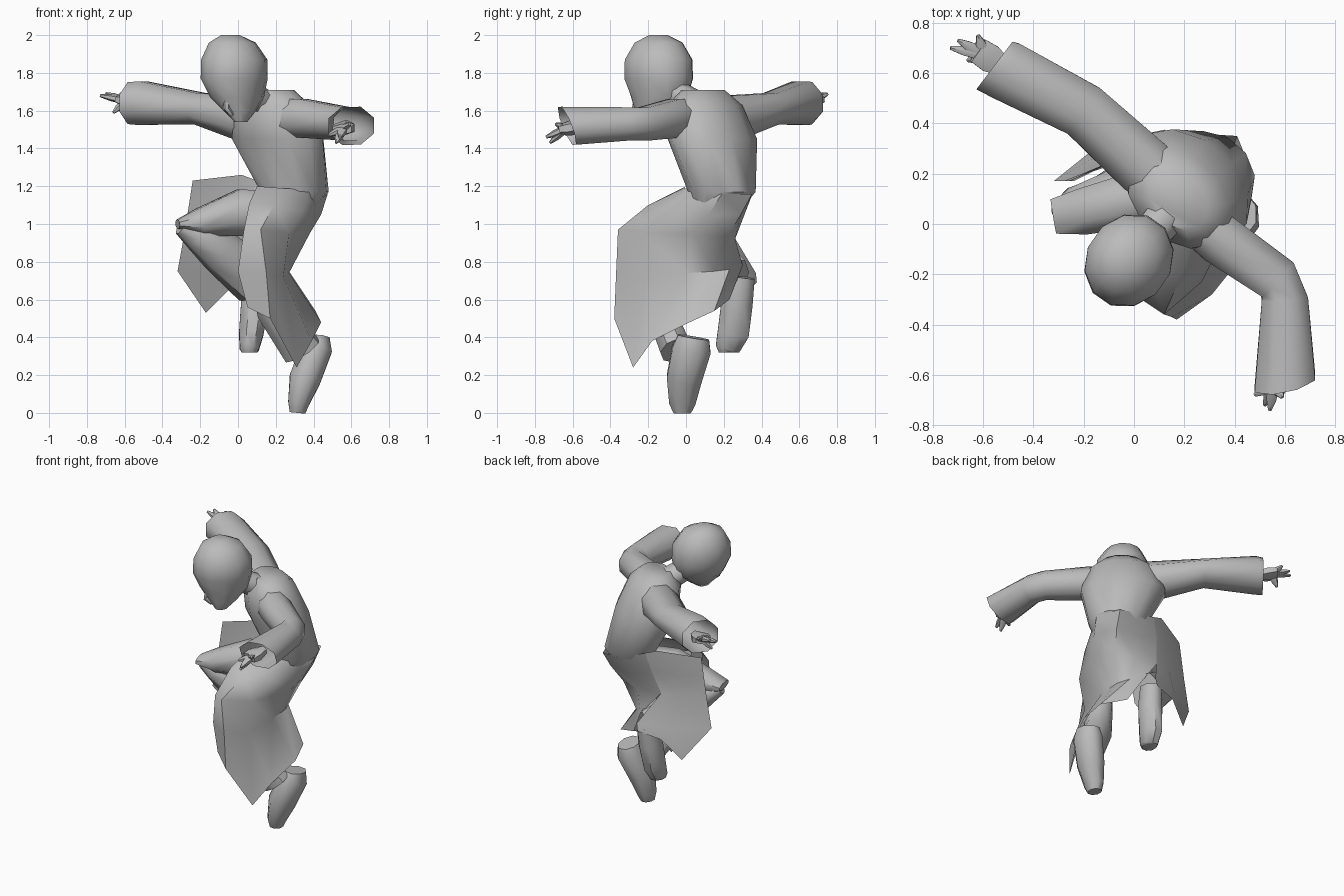
import bpy
import bmesh
from math import sin, cos, pi, radians
from mathutils import Vector

default_cube = bpy.data.objects.get("Cube")
if default_cube:
    bpy.data.objects.remove(default_cube, do_unlink=True)

grey = bpy.data.materials.new("plain_grey")
grey.use_nodes = True
shade = (.5, .5, .5, 1)
grey.diffuse_color = shade
grey.node_tree.nodes["Principled BSDF"].inputs["Base Color"].default_value = shade


def finish(name, bm):
    """Turn a bmesh into a smooth shaded object."""
    bmesh.ops.recalc_face_normals(bm, faces=bm.faces[:])
    mesh = bpy.data.meshes.new(name)
    bm.to_mesh(mesh)
    bm.free()
    mesh.materials.append(grey)
    part = bpy.data.objects.new(name, mesh)
    bpy.context.collection.objects.link(part)
    bpy.ops.object.select_all(action="DESELECT")
    part.select_set(True)
    bpy.context.view_layer.objects.active = part
    bpy.ops.object.shade_smooth_by_angle(angle=radians(50))


def skin(name, rows, closed=True, cap_start=False, cap_end=False):
    """Bridge equal rows of points with quads."""
    bm = bmesh.new()
    grid = [[bm.verts.new(point) for point in row] for row in rows]
    count = len(grid[0])
    for upper, lower in zip(grid, grid[1:]):
        for i in range(count if closed else count - 1):
            j = (i + 1) % count
            bm.faces.new((upper[i], upper[j], lower[j], lower[i]))
    if cap_start:
        bm.faces.new(grid[0])
    if cap_end:
        bm.faces.new(grid[-1])
    finish(name, bm)


def ring(centre, side, up, sides):
    """Points of an ellipse spanned by two vectors."""
    turns = [2 * pi * (i + .5) / sides for i in range(sides)]
    return [centre + side * cos(t) + up * sin(t) for t in turns]


def tube(name, path, sides=8, cap_start=True, cap_end=True,
         reference=(0, 0, 1), slant=(0, 0, 0)):
    """Loft ellipses along a path of (point, side radius, up radius); slant the end."""
    points = [Vector(step[0]) for step in path]
    rows = []
    for i, (_, wide, tall) in enumerate(path):
        along = (points[min(i + 1, len(points) - 1)] - points[max(i - 1, 0)]).normalized()
        side = along.cross(Vector(reference)).normalized()
        up = side.cross(along).normalized()
        rows.append(ring(points[i], side * wide, up * tall, sides))
    rows[-1] = [p + along * (p - points[-1]).dot(Vector(slant)) for p in rows[-1]]
    skin(name, rows, True, cap_start, cap_end)


def stack(name, levels, angle, sides):
    """Loft level ellipses of (centre, width, depth), turned about z."""
    turn = radians(angle)
    across = Vector((cos(turn), sin(turn), 0))
    ahead = Vector((-sin(turn), cos(turn), 0))
    rows = [ring(Vector(c), across * w, ahead * d, sides) for c, w, d in levels]
    skin(name, rows, True, True, True)


# Head, tipped forward over the chest
stack("head", [
    ((-.04, -.145, 2), .05, .05),
    ((-.03, -.145, 1.96), .12, .135),
    ((-.02, -.145, 1.87), .17, .19),
    ((-.02, -.145, 1.77), .17, .195),
    ((-.005, -.14, 1.67), .13, .165),
    ((.01, -.18, 1.6), .08, .1),
    ((.015, -.21, 1.54), .03, .04),
], -35, 12)
tube("nose", [
    ((-.06, -.26, 1.68), .015, .015),
    ((-.06, -.27, 1.61), .02, .02),
    ((-.03, -.25, 1.58), .015, .015),
], 6, reference=(1, 0, 0))
tube("neck", [
    ((.15, .06, 1.62), .09, .08),
    ((.02, -.1, 1.72), .07, .07),
], 8)

# Coat body, with the shoulders turned
stack("coat_body", [
    ((.18, .09, 1.71), .13, .1),
    ((.18, .1, 1.63), .23, .17),
    ((.21, .14, 1.45), .28, .2),
    ((.3, .19, 1.17), .19, .17),
    ((.24, .13, 1), .1, .1),
], -41, 12)

# Wide open sleeves with slanted cuffs
tube("right_sleeve", [
    ((.14, .15, 1.56), .11, .12),
    ((.04, .23, 1.56), .13, .13),
    ((-.2, .45, 1.61), .12, .09),
    ((-.51, .61, 1.64), .13, .125),
    ((-.555, .63, 1.64), .125, .12),
], 8, True, False, slant=(-.13, -.2, 0))
tube("left_sleeve", [
    ((.24, .02, 1.56), .1, .11),
    ((.34, -.06, 1.56), .11, .11),
    ((.57, -.22, 1.53), .1, .095),
    ((.6, -.3, 1.53), .1, .095),
    ((.6, -.63, 1.52), .13, .11),
], 8, True, False, slant=(-.2, 0, .35))


def hand(side, wrist, palm, tips):
    """Broad palm with tapering fingers."""
    wrist, palm = Vector(wrist), Vector(palm)
    tube(side + "_palm", [
        (wrist, .035, .03),
        (wrist.lerp(palm, .6), .065, .04),
        (palm, .06, .03),
    ], 6)
    for number, tip in enumerate(tips):
        base = palm.lerp(wrist, .2)
        tip = Vector(tip)
        tube(side + "_finger_" + "abcd"[number], [
            (base, .03, .022),
            (base.lerp(tip, .6), .022, .018),
            (tip, .008, .008),
        ], 6)


hand("right", (-.5, .61, 1.63), (-.62, .69, 1.66),
     [(-.73, .7, 1.68), (-.7, .73, 1.69), (-.62, .75, 1.69), (-.66, .65, 1.59)])
hand("left", (.58, -.54, 1.52), (.55, -.66, 1.5),
     [(.54, -.74, 1.46), (.52, -.72, 1.43), (.48, -.68, 1.47), (.59, -.69, 1.53)])

# Trousers: left knee forward, right leg folded out to the side
tube("left_trouser", [
    ((.27, .1, 1.05), .09, .1),
    ((.14, -.17, .98), .08, .08),
    ((.12, -.19, .77), .08, .08),
    ((.19, -.14, .55), .08, .1),
    ((.34, -.05, .33), .09, .11),
], 8, reference=(1, 0, 0))
tube("right_thigh", [
    ((.2, .13, 1.06), .12, .12),
    ((.02, .1, 1.06), .12, .135),
    ((-.2, .05, 1.01), .1, .08),
    ((-.32, .03, 1), .075, .025),
], 8)
tube("right_shin", [
    ((-.3, .04, .99), .05, .05),
    ((-.22, .07, .94), .09, .08),
    ((-.1, .11, .86), .1, .12),
    ((.09, .24, .7), .1, .14),
], 8)

# Shoes, toes hanging down
tube("left_shoe", [
    ((.42, .04, .4), .07, .09),
    ((.415, .03, .34), .09, .11),
    ((.355, -.01, .18), .09, .1),
    ((.32, -.02, .05), .06, .075),
    ((.315, -.02, 0), .045, .05),
], 8, reference=(0, 1, 0))
tube("right_shoe", [
    ((.1, .29, .72), .07, .08),
    ((.09, .27, .58), .08, .09),
    ((.07, .25, .42), .07, .09),
    ((.06, .22, .34), .055, .07),
    ((.06, .22, .32), .045, .05),
], 8, reference=(0, 1, 0))

# Coat skirt draped around the left leg, from the inner edge to the back
skin("coat_skirt", [
    [(.1, 0, 1.2), (.23, -.01, 1.19), (.38, .04, 1.18), (.475, .19, 1.16),
     (.41, .35, 1.16), (.25, .36, 1.18), (.1, .32, 1.23)],
    [(.06, -.17, 1.11), (.19, -.2, 1.1), (.34, -.09, 1.07), (.44, .12, 1.05),
     (.39, .29, 1.05), (.23, .31, 1.05), (.06, .3, 1.1)],
    [(.03, -.3, .96), (.12, -.36, .97), (.27, -.23, .95), (.38, .04, .95),
     (.34, .22, .93), (.2, .26, .92), (.02, .25, .94)],
    [(0, -.28, .75), (.15, -.37, .74), (.24, -.21, .72), (.27, 0, .74),
     (.27, .15, .75), (.23, .23, .76), (.15, .3, .78)],
    [(.05, -.3, .56), (.17, -.38, .5), (.31, -.28, .24), (.39, -.18, .38),
     (.44, .02, .48), (.41, .15, .54), (.25, .23, .6)],
], False)

# Loose coat tail folded behind the right thigh
skin("coat_tail", [
    [(.1, .32, 1.23), (.02, .3, 1.26), (-.24, .17, 1.23)],
    [(.06, .3, 1.1), (-.06, .26, 1.1), (-.26, .17, 1.1)],
    [(.02, .25, .94), (-.1, .23, .95), (-.28, .17, .97)],
    [(.13, .37, .74), (-.08, .31, .74), (-.32, .17, .75)],
    [(.12, .375, .69), (-.04, .34, .66), (-.17, .29, .53)],
], False)
